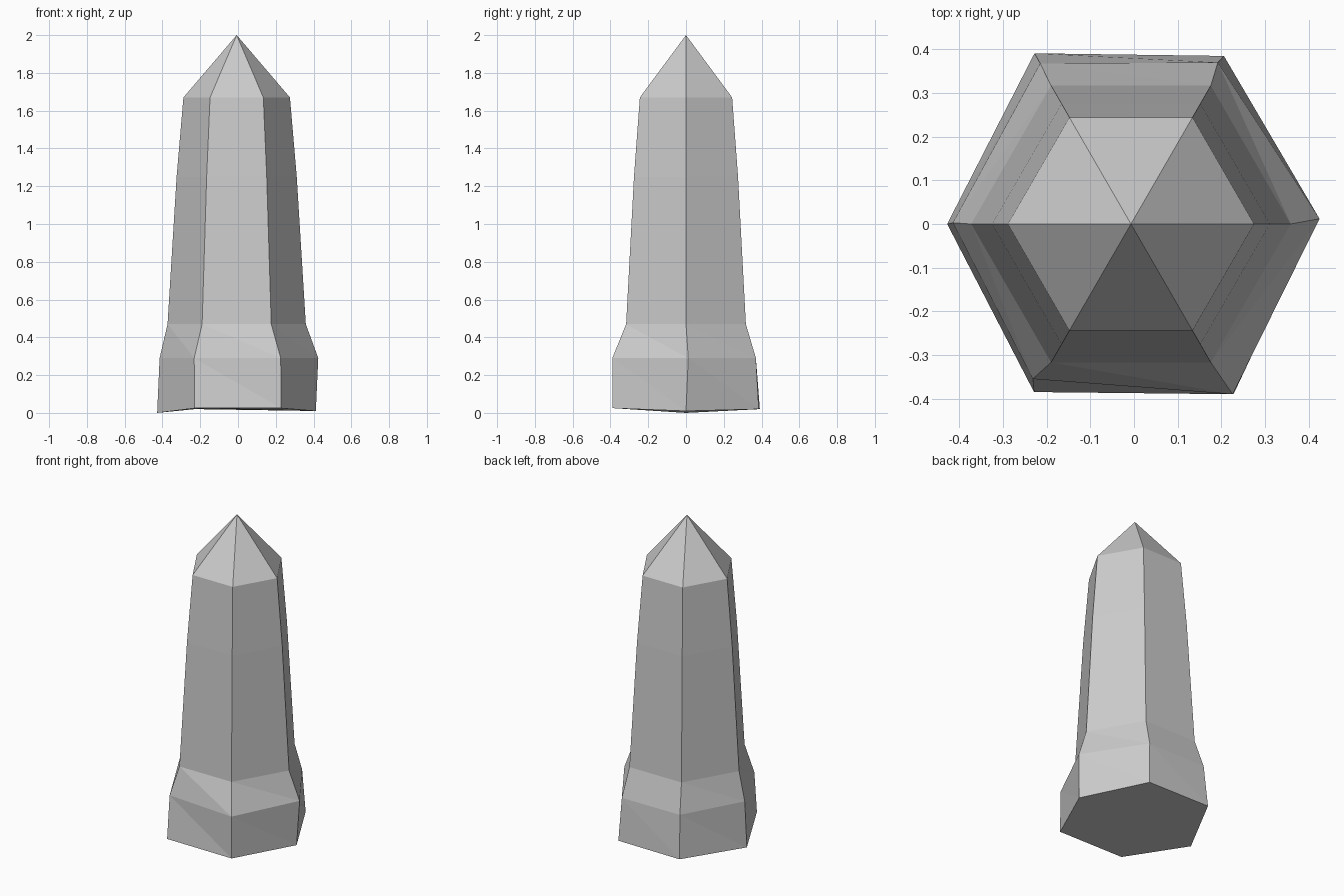
import bpy, bmesh
from math import cos, sin, pi

if "Cube" in bpy.data.objects:
    bpy.data.objects.remove(bpy.data.objects["Cube"])

CX = -0.007  # shaft axis sits slightly off centre


def hexagon(radius, z):
    return [(CX + radius * cos(i * pi / 3), radius * sin(i * pi / 3), z) for i in range(6)]


# Uneven foot: ground ring and the swollen ring above it
foot = [(0.412, 0.0, 0.01), (0.206, 0.385, 0.02), (-0.228, 0.391, 0.02),
        (-0.428, 0.0, 0.0), (-0.229, -0.385, 0.025), (0.228, -0.39, 0.025)]
collar = [(0.425, 0.012, 0.29), (0.192, 0.37, 0.29), (-0.215, 0.368, 0.29),
          (-0.415, 0.003, 0.29), (-0.232, -0.355, 0.29), (0.226, -0.39, 0.29)]

# Tapering shaft rings
rings = [foot, collar, hexagon(0.366, 0.47), hexagon(0.318, 1.25), hexagon(0.282, 1.67)]

bm = bmesh.new()
loops = [[bm.verts.new(p) for p in ring] for ring in rings]
bm.faces.new(loops[0][::-1])
for lo, hi in zip(loops, loops[1:]):
    for i in range(6):
        j = (i + 1) % 6
        bm.faces.new((lo[i], lo[j], hi[i]))
        bm.faces.new((lo[j], hi[j], hi[i]))

# Pointed tip
tip = bm.verts.new((CX, 0, 2.0))
for i in range(6):
    bm.faces.new((loops[-1][i], loops[-1][(i + 1) % 6], tip))
bmesh.ops.recalc_face_normals(bm, faces=bm.faces)

mesh = bpy.data.meshes.new("crystal_pillar")
bm.to_mesh(mesh)
bm.free()
bpy.context.collection.objects.link(bpy.data.objects.new("crystal_pillar", mesh))
